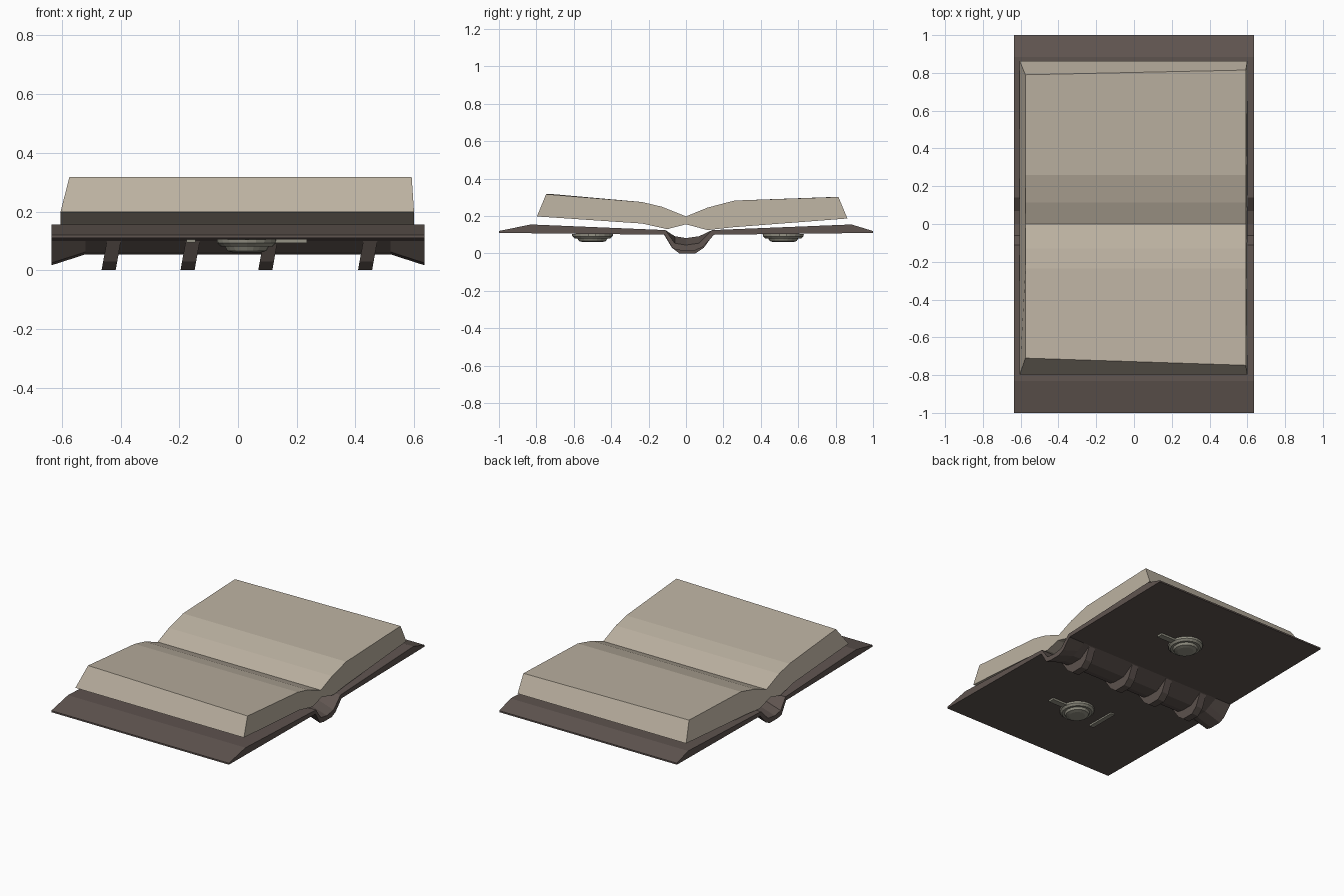
import bpy, math

if "Cube" in bpy.data.objects:
    bpy.data.objects.remove(bpy.data.objects["Cube"])


def material(name, rgb):
    m = bpy.data.materials.new(name)
    m.diffuse_color = (*rgb, 1)
    m.use_nodes = True
    m.node_tree.nodes["Principled BSDF"].inputs["Base Color"].default_value = m.diffuse_color
    return m


LEATHER = material("dark brown leather", (0.115, 0.090, 0.080))
PAPER = material("aged paper", (0.50, 0.44, 0.355))
METAL = material("dull grey metal", (0.30, 0.29, 0.235))


def loft(name, rings, mat):
    """Join equal-length rings of points into a closed flat-shaded solid."""
    n = len(rings[0])
    verts = [p for r in rings for p in r]
    faces = [tuple(range(n)), tuple(reversed(range(len(verts) - n, len(verts))))]
    for k in range(len(rings) - 1):
        a, b = k * n, (k + 1) * n
        for i in range(n):
            j = (i + 1) % n
            faces.append((a + i, b + i, b + j, a + j))
    me = bpy.data.meshes.new(name)
    me.from_pydata(verts, [], faces)
    me.materials.append(mat)
    ob = bpy.data.objects.new(name, me)
    bpy.context.collection.objects.link(ob)
    # consistent outward normals
    import bmesh
    bm = bmesh.new()
    bm.from_mesh(me)
    bmesh.ops.recalc_face_normals(bm, faces=bm.faces)
    bm.to_mesh(me)
    bm.free()
    return ob


def box(name, x0, x1, y0, y1, z0, z1, mat):
    ring = lambda x: [(x, y0, z0), (x, y1, z0), (x, y1, z1), (x, y0, z1)]
    return loft(name, [ring(x0), ring(x1)], mat)


# Cover: two boards with a sunken spine that flares downwards at both ends
cover = [(-1, .12), (-.83, .155), (-.11, .125), (-.06, .055), (0, .045), (.07, .055),
         (.14, .125), (.885, .155), (1, .12), (1, .11), (.15, .10), (.09, .035),
         (.05, .017), (-.03, .017), (-.07, .025), (-.115, .10), (-1, .11)]


def cover_ring(x, lift):
    return [(x, y, z + (lift if z < .08 else 0)) for y, z in cover]


loft("cover", [cover_ring(-.635, 0), cover_ring(-.52, .037),
               cover_ring(.52, .037), cover_ring(.635, 0)], LEATHER)

# Raised bands wrapped around the spine, slightly slanted
band = [(-.12, .105), (-.075, .03), (-.035, 0), (.05, 0), (.095, .03), (.15, .105),
        (.12, .11), (.07, .06), (.04, .058), (-.03, .058), (-.055, .06), (-.09, .11)]
for i, x in enumerate((-.432, -.163, .102, .442)):
    loft(f"spine_band_{i + 1}",
         [[(x + dx + (z - .05) * .18, y, z) for y, z in band] for dx in (-.024, .024)],
         LEATHER)

# Page block: two swollen halves meeting in a gutter, slanted outer edges
page_top = [(-.235, .275), (-.13, .25), (0, .198), (.115, .245), (.26, .283)]
page_bottom = [(.25, .14), (.115, .125), (0, .156), (-.10, .13), (-.235, .16)]


def page_ring(x_top, x_low, y_front, y_back):
    top = [(y_front, .317)] + page_top + [(y_back, .302)]
    low = [(.863, .187)] + page_bottom + [(-.797, .198)]
    return [(x_top, y, z) for y, z in top] + [(x_low, y, z) for y, z in low]


loft("pages", [page_ring(-.575, -.605, -.71, .79),
               page_ring(.592, .60, -.748, .815)], PAPER)

# Stepped round studs with clasp tabs on the outside of each board
steps = [(.11, .104), (.108, .092), (.095, .08), (.08, .08), (.072, .066), (.05, .06)]
for label, cy in (("front", -.50), ("back", .52)):
    rings = [[(.03 + r * .93 * math.cos(a * math.tau / 20),
               cy + r * math.sin(a * math.tau / 20), z) for a in range(20)]
             for r, z in steps]
    loft(f"{label}_stud", rings, METAL)
    box(f"{label}_clasp_tab", .11, .235, cy - .02, cy + .02, .092, .106, METAL)

# Small bar beside the front stud
box("front_bar", -.175, -.145, -.59, -.39, .094, .106, METAL)
